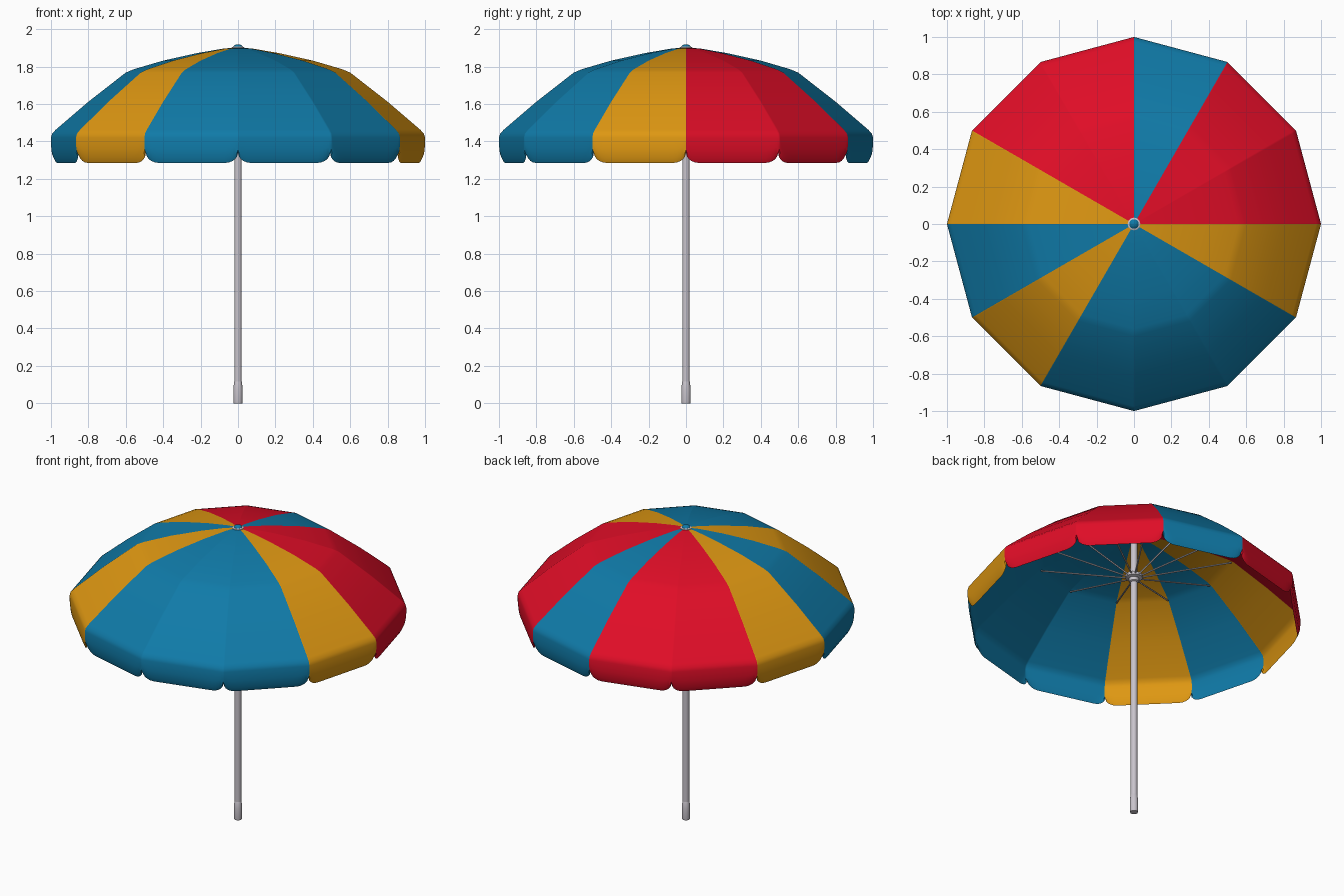
import bpy, bmesh, math
from mathutils import Vector

if "Cube" in bpy.data.objects:
    bpy.data.objects.remove(bpy.data.objects["Cube"])


def material(name, rgb):
    m = bpy.data.materials.new(name)
    m.diffuse_color = (*rgb, 1)
    m.use_nodes = True
    m.node_tree.nodes["Principled BSDF"].inputs["Base Color"].default_value = m.diffuse_color
    return m


RED = material("red fabric", (0.74, 0.004, 0.02))
BLUE = material("blue fabric", (0.005, 0.195, 0.39))
YELLOW = material("yellow fabric", (0.73, 0.31, 0.006))
METAL = material("pale metal", (0.58, 0.55, 0.60))


def finish(name, bm, mats, angle=35):
    bmesh.ops.remove_doubles(bm, verts=bm.verts, dist=0.0005)
    bmesh.ops.recalc_face_normals(bm, faces=bm.faces)
    me = bpy.data.meshes.new(name)
    bm.to_mesh(me)
    bm.free()
    ob = bpy.data.objects.new(name, me)
    bpy.context.collection.objects.link(ob)
    for m in mats:
        me.materials.append(m)
    bpy.ops.object.select_all(action='DESELECT')
    ob.select_set(True)
    bpy.context.view_layer.objects.active = ob
    bpy.ops.object.shade_smooth_by_angle(angle=math.radians(angle))
    return ob


def lathe(name, profile, mat, n=20):
    bm = bmesh.new()
    rings = [[bm.verts.new((r * math.cos(math.tau * i / n), r * math.sin(math.tau * i / n), z))
              for i in range(n)] for r, z in profile]
    for a, b in zip(rings, rings[1:]):
        for i in range(n):
            j = (i + 1) % n
            bm.faces.new((a[i], a[j], b[j], b[i]))
    bm.faces.new(rings[0])
    bm.faces.new(rings[-1])
    return finish(name, bm, [mat])


# Canopy: twelve flat-chord panels with a scalloped valance
SIDES = 12
COLOURS = [0, 0, 1, 0, 0, 2, 1, 2, 1, 1, 1, 2]      # red, blue, yellow by sector
ROOF = [(0.01, 1.902), (0.08, 1.896), (0.22, 1.872), (0.40, 1.832), (0.56, 1.785),
        (0.60, 1.768), (0.80, 1.612), (0.975, 1.462), (0.994, 1.442), (1.0, 1.42)]
VALANCE = [(1.0, 0.45), (0.997, 0.8), (0.985, 1.0)]  # radius, share of drop
CHORD = 2 * math.sin(math.pi / SIDES)
near = [0, 0.006, 0.016, 0.03, 0.048, 0.07, 0.1, 0.18]
cols = near + [CHORD / 2] + [CHORD - d for d in reversed(near)]


def hem(d):
    t = min(1, min(d, CHORD - d) / 0.075)
    return 1.285 + 0.055 * (1 - math.sqrt(1 - (1 - t) ** 2))


bm = bmesh.new()
for s in range(SIDES):
    a0, a1 = math.tau * s / SIDES, math.tau * (s + 1) / SIDES
    p0 = Vector((math.cos(a0), math.sin(a0), 0))
    p1 = Vector((math.cos(a1), math.sin(a1), 0))
    grid = []
    for d in cols:
        p = p0.lerp(p1, d / CHORD)
        pts = ROOF + [(r, 1.42 + (hem(d) - 1.42) * f) for r, f in VALANCE]
        grid.append([bm.verts.new((p.x * r, p.y * r, z)) for r, z in pts])
    for a, b in zip(grid, grid[1:]):
        for i in range(len(a) - 1):
            f = bm.faces.new((a[i], a[i + 1], b[i + 1], b[i]))
            f.material_index = COLOURS[s]
finish("canopy", bm, [RED, BLUE, YELLOW])

# Pole with a thicker foot
lathe("pole", [(0.02, 0.09), (0.02, 1.895)], METAL)
lathe("pole_foot", [(0.023, 0), (0.025, 0.01), (0.025, 0.075), (0.021, 0.115), (0.019, 0.12)], METAL)

# Sliding hub that holds the struts
lathe("hub", [(0.02, 1.57), (0.028, 1.575), (0.03, 1.595), (0.05, 1.60), (0.05, 1.62),
              (0.03, 1.625), (0.02, 1.64)], METAL)

# Struts from the hub to the canopy corners
bm = bmesh.new()
for s in range(SIDES):
    a = math.tau * s / SIDES
    out = Vector((math.cos(a), math.sin(a), 0))
    start, end = out * 0.045 + Vector((0, 0, 1.61)), out * 0.585 + Vector((0, 0, 1.765))
    axis = end - start
    mat = axis.to_track_quat('Z', 'Y').to_matrix().to_4x4()
    mat.translation = (start + end) / 2
    bmesh.ops.create_cone(bm, cap_ends=True, segments=6, radius1=0.005, radius2=0.005,
                          depth=axis.length, matrix=mat)
finish("struts", bm, [METAL], 70)

# Top cap: pale collar and blue button
lathe("top_collar", [(0.034, 1.893), (0.034, 1.903), (0.026, 1.907)], METAL)
lathe("top_button", [(0.025, 1.90), (0.025, 1.908), (0.018, 1.915), (0.008, 1.919)], BLUE)
